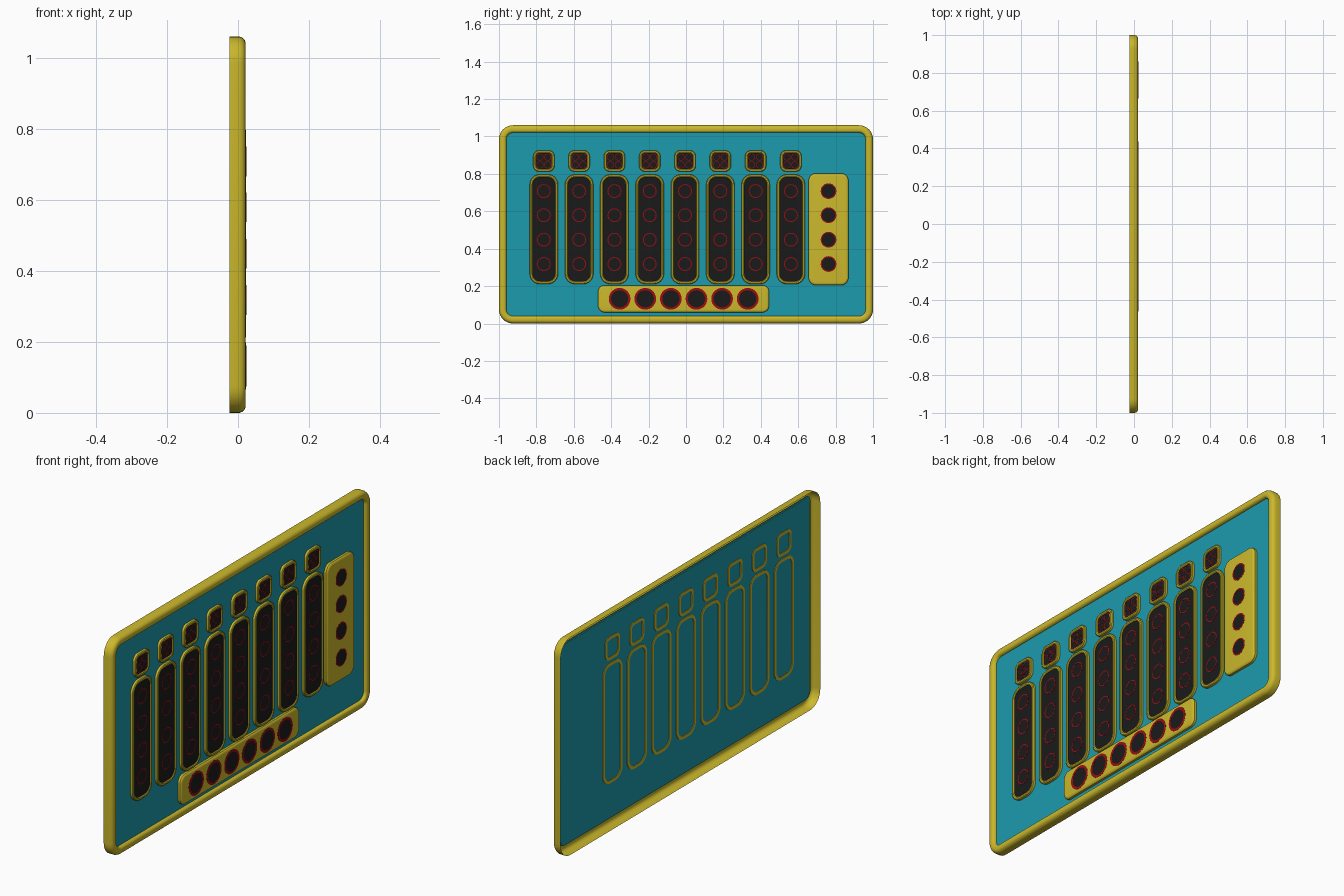
import bpy, math

if "Cube" in bpy.data.objects:
    bpy.data.objects.remove(bpy.data.objects["Cube"])

def material(name, rgb):
    m = bpy.data.materials.new(name)
    m.diffuse_color = (*rgb, 1)
    m.use_nodes = True
    m.node_tree.nodes["Principled BSDF"].inputs["Base Color"].default_value = m.diffuse_color
    return m

YELLOW = material("yellow", (0.60, 0.48, 0.025))
TEAL = material("teal", (0.012, 0.33, 0.42))
BLACK = material("black", (0.010, 0.010, 0.011))
RED = material("red", (0.33, 0.004, 0.006))

PANEL_X = 0.005

def outline(cy, cz, hw, hh, r, seg):
    """Rounded rectangle in the yz plane, counter-clockwise seen from +x."""
    pts = []
    for k, (sy, sz) in enumerate(((1, 1), (-1, 1), (-1, -1), (1, -1))):
        for i in range(seg + 1):
            a = math.pi / 2 * (k + i / (seg + 1 if r >= hw - 1e-6 and r >= hh - 1e-6 else seg))
            pts.append((cy + sy * (hw - r) + r * math.cos(a),
                        cz + sz * (hh - r) + r * math.sin(a)))
    return pts

def lofted(name, mat, cy, cz, w, h, r, profile, cap=False, closed=False, seg=6):
    """Sweep a profile of (inset, x) pairs round a rounded rectangle."""
    verts, faces = [], []
    for inset, x in profile:
        loop = outline(cy, cz, w / 2 - inset, h / 2 - inset, max(r - inset, 0.004), seg)
        verts += [(x, y, z) for y, z in loop]
    n, rows = 4 * (seg + 1), len(profile)
    for j in range(rows if closed else rows - 1):
        a, b = j * n, (j + 1) % rows * n
        for i in range(n):
            k = (i + 1) % n
            faces.append((a + i, a + k, b + k, b + i))
    if cap:
        faces.append(tuple(range((rows - 1) * n, rows * n)))
    me = bpy.data.meshes.new(name)
    me.from_pydata(verts, [], faces)
    me.materials.append(mat)
    ob = bpy.data.objects.new(name, me)
    bpy.context.collection.objects.link(ob)
    bpy.context.view_layer.objects.active = ob
    bpy.ops.object.select_all(action='DESELECT')
    ob.select_set(True)
    bpy.ops.object.shade_smooth_by_angle(angle=math.radians(35))
    return ob

def button(name, y, z, r, ring, base):
    """Black disc inside a red ring, standing on a surface at x = base."""
    lofted(name + "_ring", RED, y, z, 2 * r, 2 * r, r,
           [(0, base), (0, base + 0.0008), (ring, base + 0.0008), (ring, base)])
    d = r - ring
    lofted(name + "_disc", BLACK, y, z, 2 * d, 2 * d, d,
           [(0, base), (0, base + 0.0005)], cap=True)

def rimmed_tray(name, y, z, w, h, r):
    """Yellow rim through the panel with a black insert."""
    lofted(name + "_rim", YELLOW, y, z, w, h, r,
           [(0, 0.002), (0, 0.016), (0.004, 0.019), (0.011, 0.019),
            (0.015, 0.016), (0.015, 0.002)], closed=True)
    lofted(name + "_insert", BLACK, y, z, w - 0.03, h - 0.03, r - 0.015,
           [(0, PANEL_X), (0, 0.015)], cap=True)

def raised_box(name, y, z, w, h, r):
    lofted(name, YELLOW, y, z, w, h, r,
           [(0, PANEL_X), (0, 0.016), (0.003, 0.020), (0.008, 0.0225), (0.014, 0.0232)],
           cap=True)

# Outer frame: hollow behind, rounded in front
lofted("outer_frame", YELLOW, 0, 0.53, 2.0, 1.06, 0.075,
       [(0, -0.024), (0, 0.004), (0.003, 0.012), (0.008, 0.018), (0.015, 0.021),
        (0.028, 0.021), (0.034, 0.019), (0.039, 0.013), (0.040, PANEL_X - 0.001)], seg=8)

# Backing panel
lofted("panel", TEAL, 0, 0.535, 1.93, 0.99, 0.035, [(0, PANEL_X)], cap=True)

# Eight columns with four buttons, and a small four-button pad above each
ROWS = [0.708, 0.579, 0.448, 0.318]
for i in range(8):
    y = -0.76 + 0.1887 * i
    rimmed_tray(f"column_{i}", y, 0.504, 0.152, 0.587, 0.055)
    for j, z in enumerate(ROWS):
        button(f"column_{i}_button_{j}", y, z, 0.037, 0.005, 0.015)
    rimmed_tray(f"pad_{i}", y, 0.869, 0.114, 0.114, 0.032)
    for j, (dy, dz) in enumerate(((-1, -1), (1, -1), (-1, 1), (1, 1))):
        button(f"pad_{i}_button_{j}", y + 0.021 * dy, 0.869 + 0.021 * dz, 0.019, 0.003, 0.015)

# Raised box at the end of the row
raised_box("end_box", 0.762, 0.504, 0.213, 0.598, 0.04)
for j, z in enumerate(ROWS):
    button(f"end_button_{j}", 0.762, z, 0.042, 0.006, 0.0232)

# Raised box along the bottom
raised_box("lower_box", -0.013, 0.132, 0.914, 0.145, 0.035)
for j in range(6):
    button(f"lower_button_{j}", -0.355 + 0.137 * j, 0.132, 0.058, 0.012, 0.0232)
